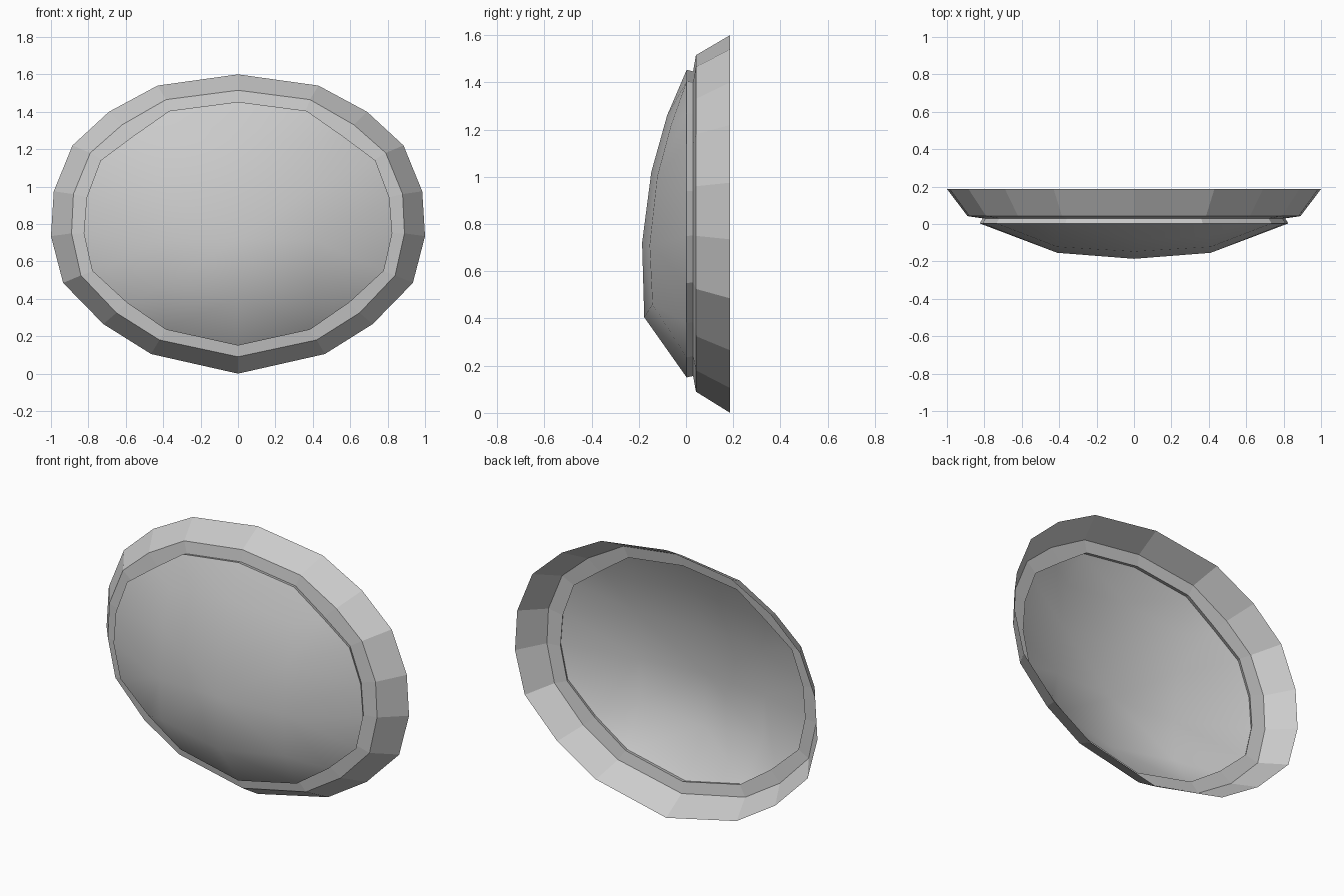
import bpy, bmesh
from mathutils import Vector
from mathutils.geometry import delaunay_2d_cdt

if "Cube" in bpy.data.objects:
    bpy.data.objects.remove(bpy.data.objects["Cube"])

# Right-hand halves of the outlines (x, z), top to bottom
OUTER = [(0, 1.6), (.43, 1.54), (.69, 1.40), (.885, 1.22), (.985, .975),
         (1, .735), (.935, .485), (.72, .265), (.465, .105), (0, 0)]
INNER = [(0, 1.515), (.385, 1.465), (.62, 1.33), (.79, 1.18), (.88, .96),
         (.89, .75), (.84, .525), (.65, .325), (.42, .18), (0, .09)]
LENS = [(0, 1.453), (.367, 1.405), (.56, 1.27), (.735, 1.14), (.81, .94),
        (.825, .75), (.78, .55), (.595, .38), (.385, .235), (0, .15)]


def full(half):
    """Close a half outline by mirroring it across x = 0."""
    return half + [(-x, z) for x, z in reversed(half[1:-1])]


def make_object(name, verts, faces):
    mesh = bpy.data.meshes.new(name)
    mesh.from_pydata(verts, [], faces)
    obj = bpy.data.objects.new(name, mesh)
    bpy.context.collection.objects.link(obj)
    bm = bmesh.new()
    bm.from_mesh(mesh)
    for f in bm.faces:
        f.normal_update()
    bm.to_mesh(mesh)
    bm.free()
    return obj


def loft(name, loops):
    """Skin a series of (half outline, y) loops, open at both ends."""
    verts, faces = [], []
    for half, y in loops:
        verts += [(x, y, z) for x, z in full(half)]
    n = len(verts) // len(loops)
    for k in range(len(loops) - 1):
        for i in range(n):
            j = (i + 1) % n
            a, b = k * n, (k + 1) * n
            faces.append((a + i, b + i, b + j, a + j))
    return make_object(name, verts, faces)


# Faceted rim: narrow neck, front lip and flared outer wall
neck = [(x * .98, .8 + (z - .8) * .99) for x, z in LENS]
rim = loft("rim", [(LENS, .003), (neck, .03), (INNER, .042), (OUTER, .187)])

# Bulging lens: outline plus three columns of interior points
points = [(x, .003, z) for x, z in full(LENS)]
count = len(points)
points += [(0, y, z) for y, z in
           ((-.08, 1.26), (-.147, 1.02), (-.186, .72), (-.177, .405))]
for side in (-1, 1):
    points += [(side * .41, y, z) for y, z in
               ((-.063, 1.22), (-.122, 1.0), (-.154, .71), (-.142, .46))]
edges = [(i, (i + 1) % count) for i in range(count)]
co, _, tris, origin, _, _ = delaunay_2d_cdt(
    [Vector((p[0], p[2])) for p in points], edges, [], 1, 1e-5)
verts = [(c.x, points[o[0]][1], c.y) for c, o in zip(co, origin)]
lens = make_object("lens", verts, [tuple(t) for t in tris])
bm = bmesh.new()
bm.from_mesh(lens.data)
for f in bm.faces:
    f.normal_update()
    if f.normal.y > 0:
        f.normal_flip()
    f.smooth = True
bm.to_mesh(lens.data)
bm.free()
